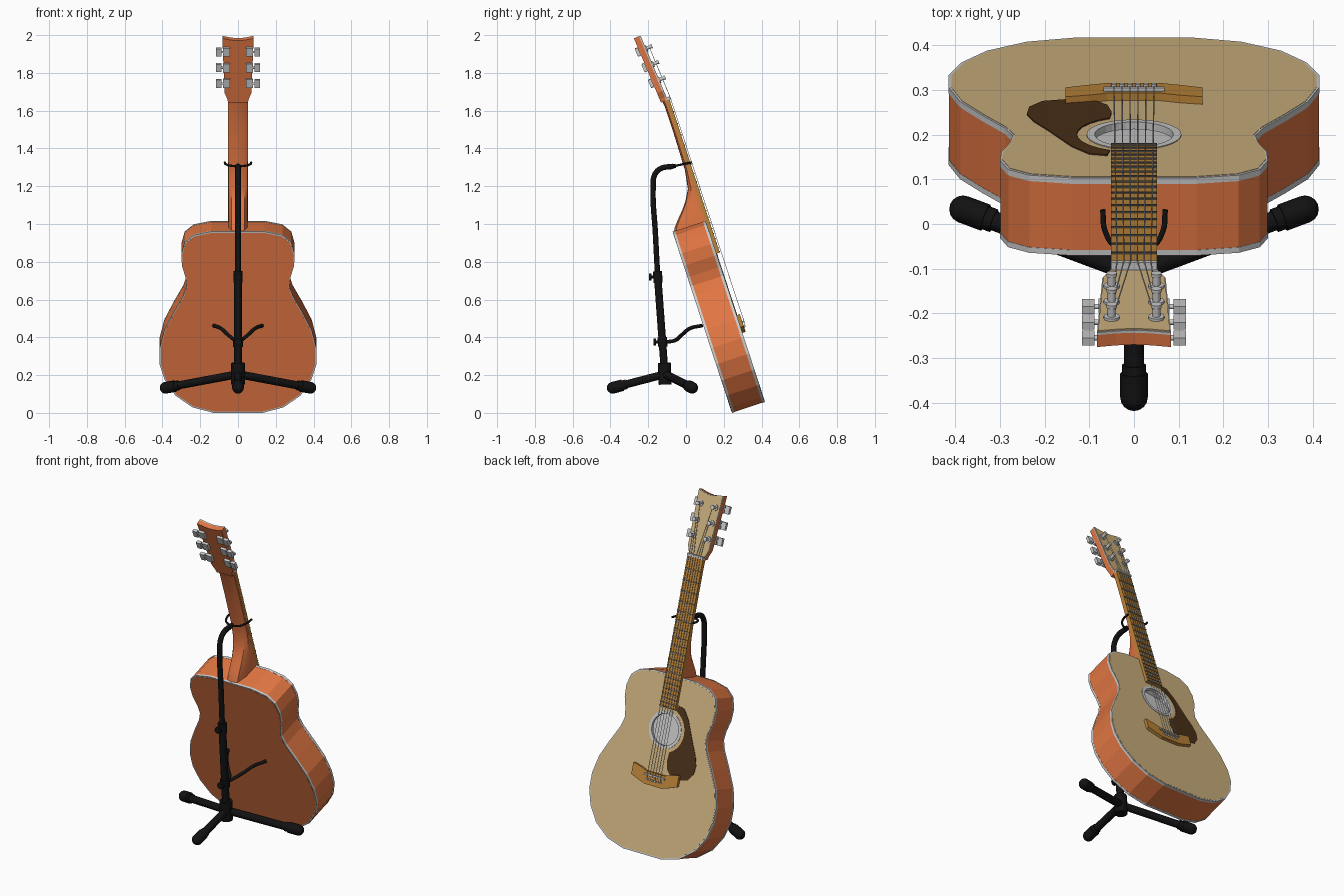
import bpy, bmesh, math
from mathutils import Matrix, Vector

if "Cube" in bpy.data.objects:
    bpy.data.objects.remove(bpy.data.objects["Cube"])

def mat(name, c):
    m = bpy.data.materials.new(name)
    m.diffuse_color = (*c, 1)
    m.use_nodes = True
    m.node_tree.nodes["Principled BSDF"].inputs["Base Color"].default_value = m.diffuse_color
    return m

WOOD = mat("red_wood", (.75, .18, .055))
TAN = mat("pale_wood", (.61, .44, .21))
GOLD = mat("golden_wood", (.5, .23, .04))
DARK = mat("dark_brown", (.07, .03, .01))
BLACK = mat("black", (.006, .006, .006))
FRET = mat("fret_metal", (.12, .11, .1))

# guitar frame: local x across, y along the neck, z out of the soundboard
A = math.radians(18.15)
s, c = math.sin(A), math.cos(A)
G = Matrix(((-1, 0, 0, 0), (0, -s, c, .243), (0, c, s, 0), (0, 0, 0, 1)))
HEAD = G @ Matrix.Translation((0, 1.68, .19)) @ Matrix.Rotation(math.radians(-4.7), 4, 'X')
WORLD = Matrix()

def finish(name, bm, m, M):
    bmesh.ops.recalc_face_normals(bm, faces=bm.faces)
    me = bpy.data.meshes.new(name)
    bm.to_mesh(me)
    bm.free()
    return add(name, me, m, M)

def add(name, me, m, M):
    o = bpy.data.objects.new(name, me)
    bpy.context.collection.objects.link(o)
    o.matrix_world = M
    me.materials.clear()
    if m:
        me.materials.append(m)
    return o

def prism(name, loops, z0, z1, m=None, M=G):
    """Extruded outline; a second loop makes a hole."""
    bm = bmesh.new()
    rims = {z0: [], z1: []}
    for pts in loops:
        a, b = ([bm.verts.new((x, y, z)) for x, y in pts] for z in (z0, z1))
        for i in range(len(a)):
            bm.faces.new((a[i - 1], a[i], b[i], b[i - 1]))
        rims[z0].append(a)
        rims[z1].append(b)
    for rim in rims.values():
        if len(rim) == 1:
            bm.faces.new(rim[0])
        else:
            edges = [bm.edges.get((r[i - 1], r[i])) for r in rim for i in range(len(r))]
            bmesh.ops.triangle_fill(bm, edges=edges, use_beauty=True)
    return finish(name, bm, m, M)

def box(name, x0, x1, y0, y1, z0, z1, m=None, M=G):
    return prism(name, [[(x0, y0), (x1, y0), (x1, y1), (x0, y1)]], z0, z1, m, M)

round_parts = []

def tube(name, pts, r, m=None, M=WORLD, res=3):
    """Round bar through points, smoothly curved when more than two."""
    cu = bpy.data.curves.new(name, 'CURVE')
    cu.dimensions = '3D'
    cu.bevel_depth, cu.bevel_resolution, cu.use_fill_caps = r, res, True
    cu.resolution_u = 6 if len(pts) > 2 else 1
    sp = cu.splines.new('BEZIER')
    sp.bezier_points.add(len(pts) - 1)
    for bp, p in zip(sp.bezier_points, pts):
        bp.co = p
        bp.handle_left_type = bp.handle_right_type = 'AUTO' if len(pts) > 2 else 'VECTOR'
    tmp = bpy.data.objects.new("tmp", cu)
    bpy.context.collection.objects.link(tmp)
    dg = bpy.context.evaluated_depsgraph_get()
    me = bpy.data.meshes.new_from_object(tmp.evaluated_get(dg))
    bpy.data.objects.remove(tmp)
    o = add(name, me, m, M)
    round_parts.append(o)
    return o

def ball(name, p, r, m):
    bm = bmesh.new()
    bmesh.ops.create_uvsphere(bm, u_segments=16, v_segments=10, radius=r)
    round_parts.append(finish(name, bm, m, Matrix.Translation(p)))

def circle(r, cy, n=32):
    return [(r * math.cos(math.tau * i / n), cy + r * math.sin(math.tau * i / n)) for i in range(n)]

def mirrored(half):
    return half + [(-x, y) for x, y in reversed(half) if x]

# body
OUT = mirrored([(.13, 0), (.24, .03), (.33, .095), (.387, .18), (.415, .27), (.415, .36), (.39, .46),
                (.34, .56), (.29, .65), (.272, .705), (.278, .755), (.297, .82), (.3, .885),
                (.282, .95), (.235, .99), (.14, 1.01)])

def outline(k):
    return [(x * k, .5 + (y - .5) * k) for x, y in OUT]

HOLE = .705
prism("body_sides", [outline(.998), outline(.96)], .014, .17, WOOD)
prism("body_back", [outline(.985)], 0, .012, WOOD)
prism("back_binding", [OUT, outline(.98)], .001, .014)
prism("front_binding", [OUT, outline(.98)], .17, .184)
prism("side_lining", [outline(.959), outline(.955)], .012, .17)
prism("back_lining", [outline(.955)], .012, .014)
prism("soundboard", [outline(.985), circle(.09, HOLE)], .173, .185, TAN)
prism("soundhole_ring", [circle(.106, HOLE), circle(.088, HOLE)], .17, .187)

# pickguard wraps around the soundhole
arc = [(.128 * math.sin(t), HOLE + .128 * math.cos(t)) for t in
       (math.radians(25 + 13 * i) for i in range(11))]
prism("pickguard", [[(.05, .545), (.06, .495), (.09, .462), (.15, .455), (.205, .468), (.235, .51),
                     (.24, .56), (.225, .61), (.19, .68), (.14, .79), (.1, .845), (.06, .855)] + arc],
      .184, .188, DARK)

# bridge with saddle and pins
prism("bridge", [mirrored([(.06, .385), (.1, .398), (.153, .417), (.153, .484), (.1, .472), (.06, .458)])],
      .184, .203, GOLD)
box("saddle", -.068, .068, .435, .445, .2, .211)

# neck with curved heel
bm = bmesh.new()
rows = []
for y, back in ((.995, 0), (1.03, .02), (1.067, .052), (1.105, .087), (1.14, .114), (1.2, .148),
                (1.3, .164), (1.5, .168), (1.66, .167), (1.7, .158)):
    d = .19 - back
    rows.append([bm.verts.new((x * .052, y, .19 - d * k)) for x, k in
                 ((-1, 0), (-.97, .6), (-.65, .93), (0, 1), (.65, .93), (.97, .6), (1, 0))])
for a, b in zip(rows, rows[1:]):
    for i in range(7):
        bm.faces.new((a[i - 1], a[i], b[i], b[i - 1]))
bm.faces.new(rows[0])
bm.faces.new(rows[-1])
round_parts.append(finish("neck", bm, WOOD, G))

# fretboard, frets and nut
box("fretboard", -.052, .052, .827, 1.68, .183, .203, GOLD)
for i in range(1, 21):
    y = .44 + 1.24 * 2 ** (-i / 12)
    box("fret", -.052, .052, y - .003, y + .003, .2, .206, FRET)
box("nut", -.052, .052, 1.68, 1.695, .18, .209)

# headstock layers
head = mirrored([(.052, 0), (.056, .02), (.071, .055), (.083, .37), (.04, .36), (0, .356)])
prism("headstock", [head], -.035, -.006, WOOD, HEAD)
prism("headstock_binding", [head], -.006, 0, None, HEAD)
prism("headstock_face", [[(x * .97, y * .99) for x, y in head]], -.001, .003, TAN, HEAD)

# tuners
PEGS = (.115, .205, .295)
for sx in (-1, 1):
    for y in PEGS:
        x = sx * .05
        tube("tuner_washer", [(x, y, .002), (x, y, .009)], .018, None, HEAD)
        tube("tuner_post", [(x, y, .005), (x, y, .036)], .009, None, HEAD)
        tube("tuner_post_cap", [(x, y, .03), (x, y, .038)], .012, None, HEAD)
        xs = sorted((sx * .042, sx * .08))
        box("tuner_gear_plate", *xs, y - .024, y + .024, -.05, -.034, None, HEAD)
        tube("tuner_shaft", [(sx * .07, y, -.044), (sx * .1, y, -.044)], .006, None, HEAD)
        xs = sorted((sx * .088, sx * .117))
        box("tuner_button", *xs, y - .022, y + .022, -.053, -.035, None, HEAD)

# strings and bridge pins
for i in range(6):
    k = (i - 2.5) / 2.5
    side = 1 if k > 0 else -1
    peg = PEGS[min(i, 5 - i)]
    post = G.inverted() @ HEAD @ Vector((side * .043, peg, .022))
    xb, xn = k * .045, k * .038
    tube("bridge_pin", [(xb, .415, .2), (xb, .415, .211)], .006, None, G)
    tube("string", [(xb, .415, .205), (xb, .44, .212)], .0015, None, G, 1)
    tube("string", [(xb, .44, .212), (xn, 1.687, .21)], .0015, None, G, 1)
    tube("string", [(xn, 1.687, .21), post], .0015, None, G, 1)

# stand: hub, poles and knobs
tube("stand_hub", [(0, -.11, .15), (0, -.115, .265)], .036, BLACK)
tube("lower_pole", [(0, -.112, .2), (0, -.15, .72)], .021, BLACK)
tube("pole_collar", [(0, -.147, .69), (0, -.151, .75)], .025, BLACK)
tube("arm_collar", [(0, -.122, .35), (0, -.126, .4)], .026, BLACK)
tube("upper_pole", [(0, -.15, .72), (0, -.162, .95), (0, -.174, 1.2), (0, -.166, 1.26),
                    (0, -.135, 1.293), (0, -.07, 1.305)], .015, BLACK)
for y, z in ((-.125, .375), (-.15, .72)):
    tube("knob_stem", [(0, y, z), (0, y - .04, z)], .009, BLACK)
    tube("knob", [(0, y - .033, z), (0, y - .047, z)], .02, BLACK)

# stand legs with rubber feet
hub = Vector((0, -.11, .205))
for tip in (Vector((0, -.388, .133)), Vector((.383, .033, .133)), Vector((-.383, .033, .133))):
    d = (tip - hub).normalized()
    tube("stand_leg", [hub, tip], .022, BLACK)
    tube("rubber_foot", [tip - d * .055, tip], .031, BLACK, res=4)
    tube("foot_collar", [tip - d * .075, tip - d * .05], .027, BLACK)
    ball("foot_end", tip, .031, BLACK)

# body rest arms and neck fork
for sx in (-1, 1):
    tube("body_rest_arm", [(0, -.12, .376), (sx * .015, -.06, .383), (sx * .055, -.02, .415),
                           (sx * .09, .02, .447), (sx * .128, .085, .462)], .01, BLACK)
tube("fork_stem", [(0, -.1, 1.3), (0, -.055, 1.308)], .012, BLACK)
tube("neck_fork", [(-.07, .032, 1.326), (-.065, -.015, 1.317), (-.042, -.05, 1.309), (0, -.062, 1.306),
                   (.042, -.05, 1.309), (.065, -.015, 1.317), (.07, .032, 1.326)], .006, BLACK)

# smooth the round parts
bpy.ops.object.select_all(action='DESELECT')
for o in round_parts:
    o.select_set(True)
bpy.context.view_layer.objects.active = round_parts[0]
bpy.ops.object.shade_smooth_by_angle(angle=math.radians(40))
